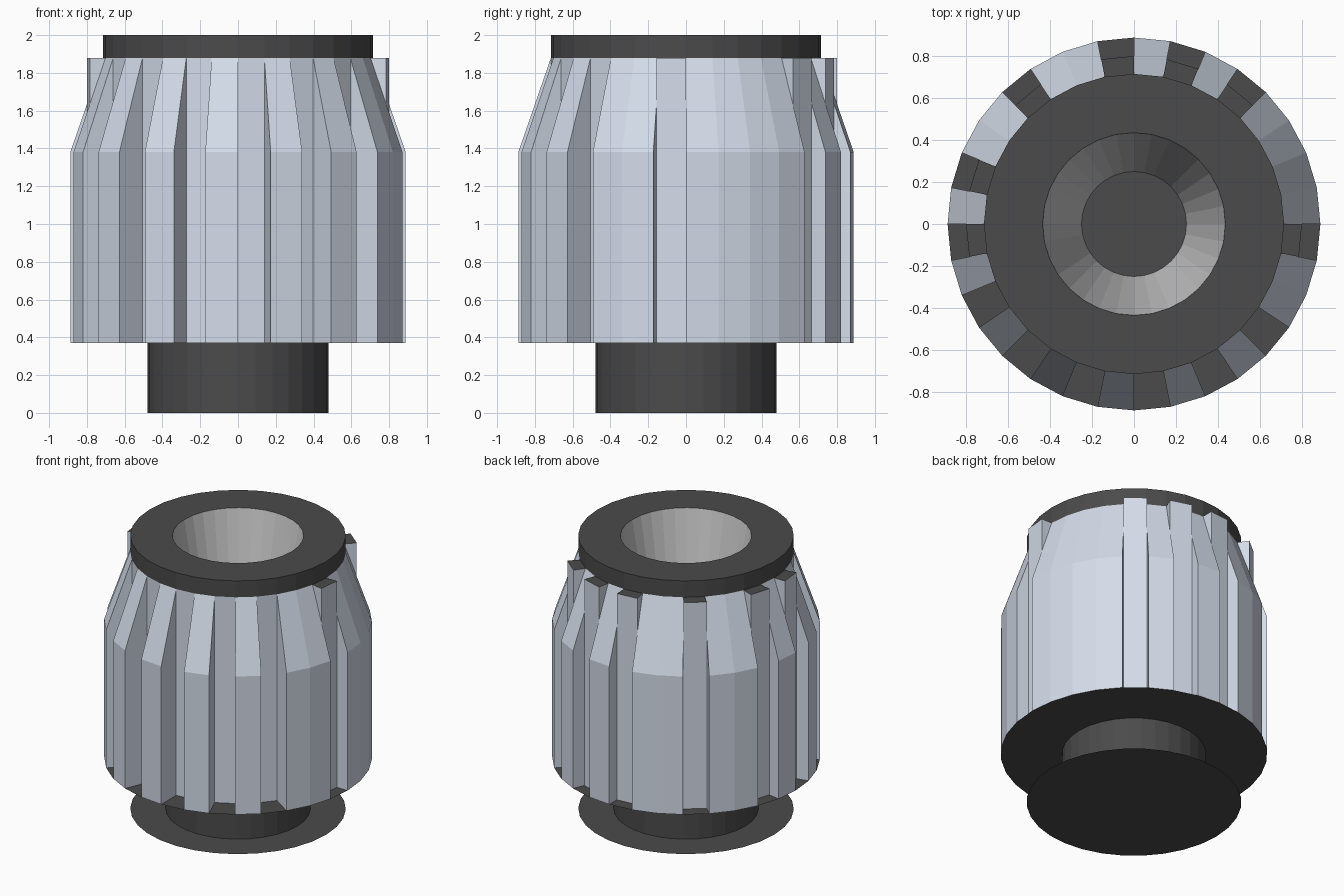
import bpy, bmesh
from math import cos, sin, pi

if "Cube" in bpy.data.objects:
    bpy.data.objects.remove(bpy.data.objects["Cube"])

N = 32
R, R_TOP = 0.888, 0.715
Z0, Z_MID, Z1 = 0.37, 1.38, 1.88


def material(name, color):
    m = bpy.data.materials.new(name)
    m.diffuse_color = (*color, 1)
    m.use_nodes = True
    m.node_tree.nodes["Principled BSDF"].inputs["Base Color"].default_value = m.diffuse_color
    return m


metal = material("pale_metal", (0.66, 0.72, 0.82))
dark = material("dark_rubber", (0.07, 0.07, 0.07))
grey = material("bore_grey", (0.6, 0.6, 0.6))


def point(r, z, k):
    a = 2 * pi * k / N
    return (r * cos(a), r * sin(a), z)


def finish(name, bm, mats):
    bmesh.ops.remove_doubles(bm, verts=bm.verts, dist=1e-5)
    me = bpy.data.meshes.new(name)
    bm.to_mesh(me)
    bm.free()
    for m in mats:
        me.materials.append(m)
    ob = bpy.data.objects.new(name, me)
    bpy.context.collection.objects.link(ob)
    return ob


def face(bm, pts, mat=0):
    f = bm.faces.new([bm.verts.new(p) for p in pts])
    f.material_index = mat


def lathe(name, profile, mat):
    # profile runs bottom to top along an outward-facing wall
    bm = bmesh.new()
    for (r0, z0), (r1, z1) in zip(profile, profile[1:]):
        for k in range(N):
            pts = [point(r0, z0, k)]
            if r0 > 0:
                pts.append(point(r0, z0, k + 1))
            if r1 > 0:
                pts.append(point(r1, z1, k + 1))
            pts.append(point(r1, z1, k))
            face(bm, pts)
    return finish(name, bm, [mat])


# Thin base plate, neck, flange under the grip
lathe("base_plate", [(0, 0), (R_TOP, 0)], dark)
lathe("neck_and_flange", [(0.48, 0), (0.48, Z0), (R, Z0)], dark)

# Top collar with tapered bore
lathe("top_collar", [(R_TOP, Z1), (R_TOP, 2), (0.435, 2)], dark)
lathe("bore_wall", [(0.435, 2), (0.25, 1.0)], grey)
lathe("bore_floor", [(0.25, 1.0), (0, 1.0)], dark)

# Grooved grip: column index -> groove floor radius
DEEP, SHALLOW = R_TOP, 0.80
grooves = {k: DEEP for k in (18, 20, 22, 24, 26, 28)}
grooves.update({k: SHALLOW for k in (31, 4, 6, 8, 11, 14, 16)})


def groove_side(bm, k, floor, flip):
    # radial wall between a groove and its neighbouring ridge
    z_cross = Z_MID + (Z1 - Z_MID) * (R - floor) / (R - R_TOP)
    lower = [(floor, Z0), (R, Z0), (R, Z_MID), (floor, z_cross)]
    upper = [(floor, z_cross), (R_TOP, Z1), (floor, Z1)]
    parts = [lower] if floor == DEEP else [lower, upper]
    for part in parts:
        pts = [point(r, z, k) for r, z in part]
        face(bm, pts[::-1] if flip else pts)


bm = bmesh.new()
for k in range(N):
    if k in grooves:
        f = grooves[k]
        rows = [(f, Z0), (f, Z1)]
        if f > R_TOP:
            face(bm, [point(f, Z1, k), point(f, Z1, k + 1),
                      point(R_TOP, Z1, k + 1), point(R_TOP, Z1, k)], 1)
        groove_side(bm, k, f, True)
        groove_side(bm, k + 1, f, False)
    else:
        rows = [(R, Z0), (R, Z_MID), (R_TOP, Z1)]
    for (r0, z0), (r1, z1) in zip(rows, rows[1:]):
        face(bm, [point(r0, z0, k), point(r0, z0, k + 1),
                  point(r1, z1, k + 1), point(r1, z1, k)])
finish("grooved_grip", bm, [metal, dark])
